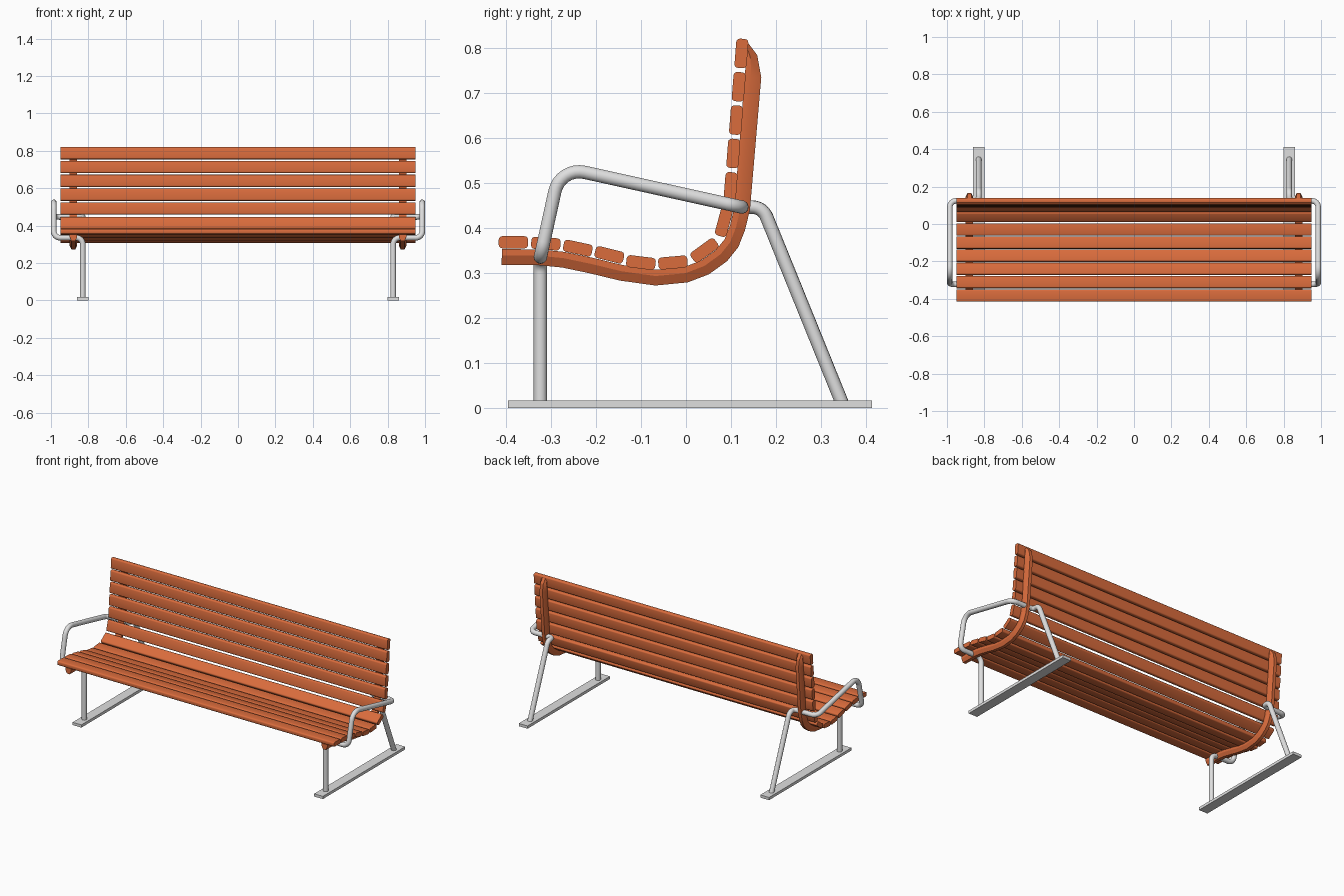
import bpy
import bmesh
from math import radians, tan, cos
from mathutils import Matrix, Vector

cube = bpy.data.objects.get("Cube")
if cube:
    bpy.data.objects.remove(cube, do_unlink=True)


def make_material(name, color):
    mat = bpy.data.materials.new(name)
    mat.use_nodes = True
    mat.diffuse_color = color
    bsdf = next(n for n in mat.node_tree.nodes if n.type == 'BSDF_PRINCIPLED')
    bsdf.inputs["Base Color"].default_value = color
    return mat


wood = make_material("orange wood", (0.70, 0.15, 0.046, 1))
steel = make_material("grey steel", (0.74, 0.74, 0.74, 1))


def activate(obj):
    bpy.ops.object.select_all(action='DESELECT')
    obj.select_set(True)
    bpy.context.view_layer.objects.active = obj


def smooth(obj, angle):
    activate(obj)
    bpy.ops.object.shade_smooth_by_angle(angle=radians(angle))


def add_mesh(name, bm, mat):
    bmesh.ops.recalc_face_normals(bm, faces=bm.faces)
    mesh = bpy.data.meshes.new(name)
    bm.to_mesh(mesh)
    bm.free()
    mesh.materials.append(mat)
    obj = bpy.data.objects.new(name, mesh)
    bpy.context.collection.objects.link(obj)
    return obj


def add_box(name, size, place, mat, round_edges=0.0):
    """Box whose lengthwise (x) edges can be rounded."""
    bm = bmesh.new()
    bmesh.ops.create_cube(bm, size=1, matrix=Matrix.Diagonal((*size, 1)))
    if round_edges:
        long_edges = [e for e in bm.edges
                      if abs(e.verts[0].co.x - e.verts[1].co.x) > size[0] / 2]
        bmesh.ops.bevel(bm, geom=long_edges, offset=round_edges, segments=3,
                        profile=0.5, affect='EDGES')
    bm.transform(place)
    obj = add_mesh(name, bm, mat)
    if round_edges:
        smooth(obj, 35)


# Slats: (y, z, tilt in degrees)
seat = [(-0.383, 0.368, 0), (-0.311, 0.365, -4), (-0.24, 0.355, -12),
        (-0.17, 0.34, -14), (-0.10, 0.323, -7), (-0.029, 0.323, 5),
        (0.041, 0.35, 36)]
back = [(0.084, 0.413, 75)]
back += [(0.099 + 0.006 * i, 0.491 + 0.074 * i, 85.5) for i in range(5)]
for group, slats in (("seat_slat", seat), ("back_slat", back)):
    for i, (y, z, tilt) in enumerate(slats):
        place = Matrix.Translation((0, y, z)) @ Matrix.Rotation(radians(tilt), 4, 'X')
        add_box(f"{group}_{i + 1}", (1.9, 0.065, 0.027), place, wood, 0.008)

# Curved rail: outer edge (y, z), swept from the seat front to the back top
rail_edge = [Vector(p) for p in (
    (-0.409, 0.318), (-0.325, 0.317), (-0.275, 0.312), (-0.213, 0.299),
    (-0.147, 0.283), (-0.068, 0.272), (0.004, 0.279), (0.051, 0.297),
    (0.091, 0.326), (0.116, 0.357), (0.131, 0.395), (0.142, 0.441),
    (0.167, 0.734), (0.158, 0.783), (0.135, 0.814))]
rail_depth = [0.035] * 12 + [0.037, 0.027, 0.006]


def add_rail(name, x):
    """Tapered section: wide against the slats, narrow on the outside."""
    bm = bmesh.new()
    rings = []
    last = len(rail_edge) - 1
    for i, p in enumerate(rail_edge):
        before = (p - rail_edge[max(i - 1, 0)]).normalized()
        after = (rail_edge[min(i + 1, last)] - p).normalized()
        along = (before + after).normalized()
        inner = p + Vector((-along.y, along.x)) * rail_depth[i]
        mid = p.lerp(inner, 0.6)
        section = [(-0.01, p), (0.01, p), (0.02, mid), (0.02, inner),
                   (-0.02, inner), (-0.02, mid)]
        rings.append([bm.verts.new((x + dx, q.x, q.y)) for dx, q in section])
    for a, b in zip(rings, rings[1:]):
        for k in range(len(a)):
            n = (k + 1) % len(a)
            bm.faces.new((a[k], a[n], b[n], b[k]))
    bm.faces.new(rings[0])
    bm.faces.new(rings[-1])
    smooth(add_mesh(name, bm, wood), 25)


def fillet(corners, steps=8):
    """Round each inner corner (point, radius) with an arc."""
    pts = [Vector(c[0]) for c in corners]
    path = [pts[0]]
    for i in range(1, len(pts) - 1):
        p, r = pts[i], corners[i][1]
        u = (pts[i - 1] - p).normalized()
        v = (pts[i + 1] - p).normalized()
        turn = (-u).angle(v)
        reach = r * tan(turn / 2)
        centre = p + (u + v).normalized() * r / cos(turn / 2)
        start = (p + u * reach - centre).normalized()
        end = (p + v * reach - centre).normalized()
        path += [centre + start.slerp(end, k / steps).normalized() * r
                 for k in range(steps + 1)]
    return path + [pts[-1]]


def add_tube(name, path, radius):
    curve = bpy.data.curves.new(name, 'CURVE')
    curve.dimensions = '3D'
    curve.bevel_depth = radius
    curve.bevel_resolution = 4
    curve.use_fill_caps = True
    spline = curve.splines.new('POLY')
    spline.points.add(len(path) - 1)
    for point, co in zip(spline.points, path):
        point.co = (*co, 1)
    curve.materials.append(steel)
    obj = bpy.data.objects.new(name, curve)
    bpy.context.collection.objects.link(obj)
    activate(obj)
    bpy.ops.object.convert(target='MESH')
    smooth(bpy.context.view_layer.objects.active, 40)


# Each end: one bent tube (front leg, armrest, rear leg), a foot bar and a rail
for side, s in (("left", 1), ("right", -1)):
    leg, arm = 0.83 * s, 0.985 * s
    frame = fillet([
        ((leg, -0.323, 0.012), 0),
        ((leg, -0.323, 0.335), 0.035),
        ((arm, -0.323, 0.335), 0.035),
        ((arm, -0.279, 0.535), 0.055),
        ((arm, 0.124, 0.446), 0.035),
        ((leg, 0.124, 0.446), 0.02),
        ((leg, 0.17, 0.446), 0.035),
        ((leg, 0.346, 0.012), 0)])
    add_tube(f"{side}_leg_and_armrest", frame, 0.015)
    add_box(f"{side}_foot_bar", (0.06, 0.808, 0.017),
            Matrix.Translation((leg, 0.009, 0.0085)), steel)
    add_rail(f"{side}_curved_rail", 0.88 * s)
